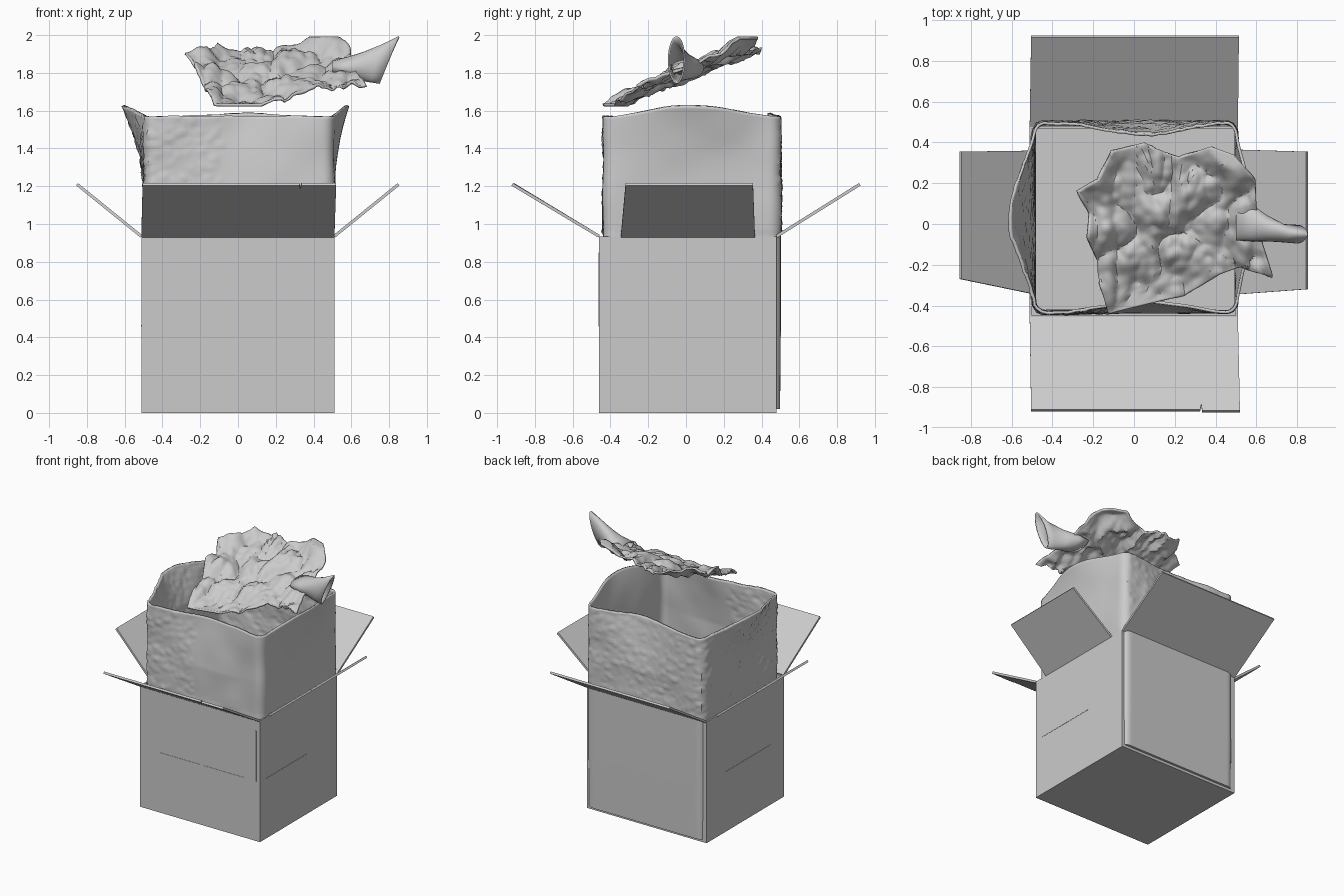
import bpy, bmesh, math
from mathutils import Vector, noise

if "Cube" in bpy.data.objects:
    bpy.data.objects.remove(bpy.data.objects["Cube"])


def make(name, verts, faces, thick=0.0, offset=-1, smooth=None):
    me = bpy.data.meshes.new(name)
    me.from_pydata([tuple(v) for v in verts], [], faces)
    bm = bmesh.new()
    bm.from_mesh(me)
    bmesh.ops.recalc_face_normals(bm, faces=bm.faces)
    bm.to_mesh(me)
    bm.free()
    ob = bpy.data.objects.new(name, me)
    bpy.context.collection.objects.link(ob)
    if thick:
        m = ob.modifiers.new("thickness", "SOLIDIFY")
        m.thickness, m.offset = thick, offset
    if smooth:
        bpy.ops.object.select_all(action='DESELECT')
        ob.select_set(True)
        bpy.context.view_layer.objects.active = ob
        bpy.ops.object.shade_smooth_by_angle(angle=math.radians(smooth))
    return ob


def block(name, lo, hi):
    v = [(x, y, z) for z in (lo[2], hi[2]) for y in (lo[1], hi[1]) for x in (lo[0], hi[0])]
    f = [(0, 2, 3, 1), (4, 5, 7, 6), (0, 1, 5, 4), (1, 3, 7, 5), (3, 2, 6, 7), (2, 0, 4, 6)]
    return make(name, v, f)


def strip(rows, cols, closed=False):
    return [(r * cols + c, r * cols + (c + 1) % cols,
             (r + 1) * cols + (c + 1) % cols, (r + 1) * cols + c)
            for r in range(rows - 1) for c in range(cols if closed else cols - 1)]


# Outer carton: floor and four walls, open at the top
x0, x1, y0, y1, h = -0.512, 0.51, -0.46, 0.48, 0.935
base = [(x0, y0), (x1, y0), (x1, y1), (x0, y1)]
make("carton", [(x, y, 0) for x, y in base] + [(x, y, h) for x, y in base],
     strip(2, 4, True) + [(3, 2, 1, 0)], 0.016)

# Four open flaps, each a slanted panel with hinge and outer edges
zt = 1.21
make("front_flap", [(x0, y0, h), (x1, y0, h), (0.52, -0.92, zt), (0.335, -0.92, zt),
                    (0.33, -0.89, 1.192), (0.325, -0.915, zt), (-0.505, -0.915, zt)],
     [tuple(range(7))], 0.016, 0)
make("back_flap", [(x0, y1, h), (x1, y1, h), (0.515, 0.92, zt), (-0.505, 0.92, zt)],
     [(0, 1, 2, 3)], 0.016, 0)
make("left_flap", [(x0, -0.34, h), (x0, 0.36, h), (-0.852, 0.355, zt), (-0.852, -0.27, zt)],
     [(0, 1, 2, 3)], 0.016, 0)
make("right_flap", [(x1, -0.345, h), (x1, 0.365, h), (0.85, 0.355, zt), (0.85, -0.32, zt)],
     [(0, 1, 2, 3)], 0.016, 0)

# Pressed seams on the carton walls
e = 0.002
for i, (a, b) in enumerate([(-0.35, 0.0), (0.03, 0.37)]):
    block(f"front_seam_{i}", (a, y0 - e, 0.457), (b, y0 + e, 0.463))
block("front_edge_tape", (0.472, y0 - e, 0.46), (0.478, y0 + e, 0.85))
block("back_seam", (-0.42, y1 - e, 0.58), (0.42, y1 + e, 0.586))
for i, (s, a, b) in enumerate([(x1, -0.39, 0.11), (x0, -0.3, 0.25)]):
    block(f"side_seam_{i}", (s - e, a, 0.458), (s + e, b, 0.464))
for i in range(22):
    block(f"back_tick_{i}", (-0.45 + i * 0.042, y1 - e, 0.42), (-0.444 + i * 0.042, y1 + e, 0.47))


# Inner liner: rounded rectangle loop raised through many levels
def liner_loop():
    lx0, lx1, ly0, ly1, r = -0.482, 0.494, -0.425, 0.488, 0.045
    pts = []
    corners = [(lx1 - r, ly0 + r, -90), (lx1 - r, ly1 - r, 0),
               (lx0 + r, ly1 - r, 90), (lx0 + r, ly0 + r, 180)]
    arcs = [[(cx + r * math.cos(math.radians(a + 90 * k / 5)),
              cy + r * math.sin(math.radians(a + 90 * k / 5))) for k in range(6)]
            for cx, cy, a in corners]
    for arc, nxt in zip(arcs, arcs[1:] + arcs[:1]):
        pts += arc
        p, q = Vector(arc[-1]), Vector(nxt[0])
        pts += [tuple(p.lerp(q, k / 50)) for k in range(1, 50)]
    return pts


def liner_point(x, y, t):
    side_w = math.cos(math.pi * max(-0.5, min(0.5, (y - 0.03) / 0.86))) ** 1.4
    front_w = math.cos(math.pi * max(-0.5, min(0.5, (x - 0.05) / 0.86))) ** 2
    on_side = x < -0.46 or x > 0.47
    on_front = y < -0.41 or y > 0.47
    top = 1.57 + (0.06 * side_w if on_side else 0.015 * front_w * (y > 0))
    top += 0.006 * noise.noise(Vector((x * 6, y * 6, 0)))
    z = 0.03 + 0.87 * t * 4 if t < 0.25 else 0.9 + (top - 0.9) * (t - 0.25) / 0.75
    s = max(0.0, (z - 1.2) / 0.43)
    rough = max(0, noise.noise(Vector((x * 32, y * 32, z * 32)))) * 0.012 if z > 0.95 else 0
    wave = 0.008 * noise.noise(Vector((x * 5, y * 5, z * 5))) * (z > 0.95)
    dx = dy = 0
    if on_side:
        sg = 1 if x > 0 else -1
        dx = sg * ((0.08 if sg > 0 else 0.12) * s ** 1.7 * side_w + wave)
        dx += sg * rough * (sg < 0)
    if on_front:
        sg = 1 if y > 0 else -1
        dy = sg * (wave - 0.06 * min(1, s) * front_w)
        dy += sg * rough * (sg > 0 or x < -0.08)
    return (x + dx, y + dy, z)


loop = liner_loop()
levels = [0, 0.12] + [0.25 + 0.75 * k / 45 for k in range(46)]
n = len(loop)
make("inner_liner", [liner_point(x, y, t) for t in levels for x, y in loop],
     strip(len(levels), n, True) + [tuple(range(n))], 0.014, -1, 40)

# Tape patch folded over the right rim of the liner, following its flare
rows, cols = 9, 15
tape = []
for r in range(rows):
    for c in range(cols):
        y = -0.21 + 0.33 * c / (cols - 1)
        p = liner_point(0.494, y, 0.8 + 0.2 * r / (rows - 1))
        tape.append((p[0] + 0.003, p[1], p[2]))
make("rim_tape", tape, strip(rows, cols), 0.004, 0, 40)

# Crumpled sheet: outline as seen from above, filled by rings to the centre
outline = [(.05, .40), (-.11, .36), (-.18, .22), (-.28, .16), (-.22, .05), (-.23, -.07),
           (-.18, -.18), (-.17, -.29), (-.125, -.44), (.08, -.39), (.25, -.35), (.42, -.245),
           (.52, -.21), (.68, -.26), (.63, -.10), (.60, .1), (.595, .22), (.49, .34),
           (.38, .38), (.22, .33), (.13, .36)]


def sheet_z(x, y):
    z = 1.80 + 0.40 * y + 0.10 * (x - 0.2)
    z += 0.09 * max(0, -x - 0.05) / 0.2
    ridge = abs(noise.noise(Vector((x * 5 + 3, y * 5, 1.7))))
    pleat = abs(noise.noise(Vector((x * 11, y * 4, 8.1))))
    z += 0.10 * ridge + 0.06 * pleat - 0.035
    z += 0.012 * noise.noise(Vector((x * 22, y * 22, 4)))
    return max(1.63, min(1.985, z))


rim = []
for p, q in zip(outline, outline[1:] + outline[:1]):
    rim += [Vector(p).lerp(Vector(q), k / 8) for k in range(8)]
centre, rings = Vector((0.2, -0.02)), 36
verts = []
for k in range(rings):
    for p in rim:
        q = centre.lerp(p, 1 - k / rings)
        verts.append((q.x, q.y, sheet_z(q.x, q.y)))
m = len(rim)
verts.append((centre.x, centre.y, sheet_z(centre.x, centre.y)))
faces = strip(rings, m, True)
faces += [((rings - 1) * m + c, (rings - 1) * m + (c + 1) % m, rings * m) for c in range(m)]
make("crumpled_sheet", verts, faces, 0.014, 0, 35)

# Rolled corner of the sheet: a flattened tube with a leaning open mouth
# stations: x, y, z, half width, half height, lean
stations = [(.50, .01, 1.83, .09, .035, 0), (.58, .005, 1.825, .09, .06, 0),
            (.65, -.02, 1.835, .065, .075, .01), (.73, -.045, 1.85, .045, .10, .03),
            (.80, -.05, 1.868, .046, .126, .05)]
seg = 28
tube = []
for x, y, z, w, hh, lean in stations:
    for k in range(seg):
        a = 2 * math.pi * k / seg
        tube.append((x + lean * math.sin(a), y + w * math.cos(a), z + hh * math.sin(a)))
roll = make("rolled_corner", tube, strip(len(stations), seg, True), 0.01, -1, 50)
